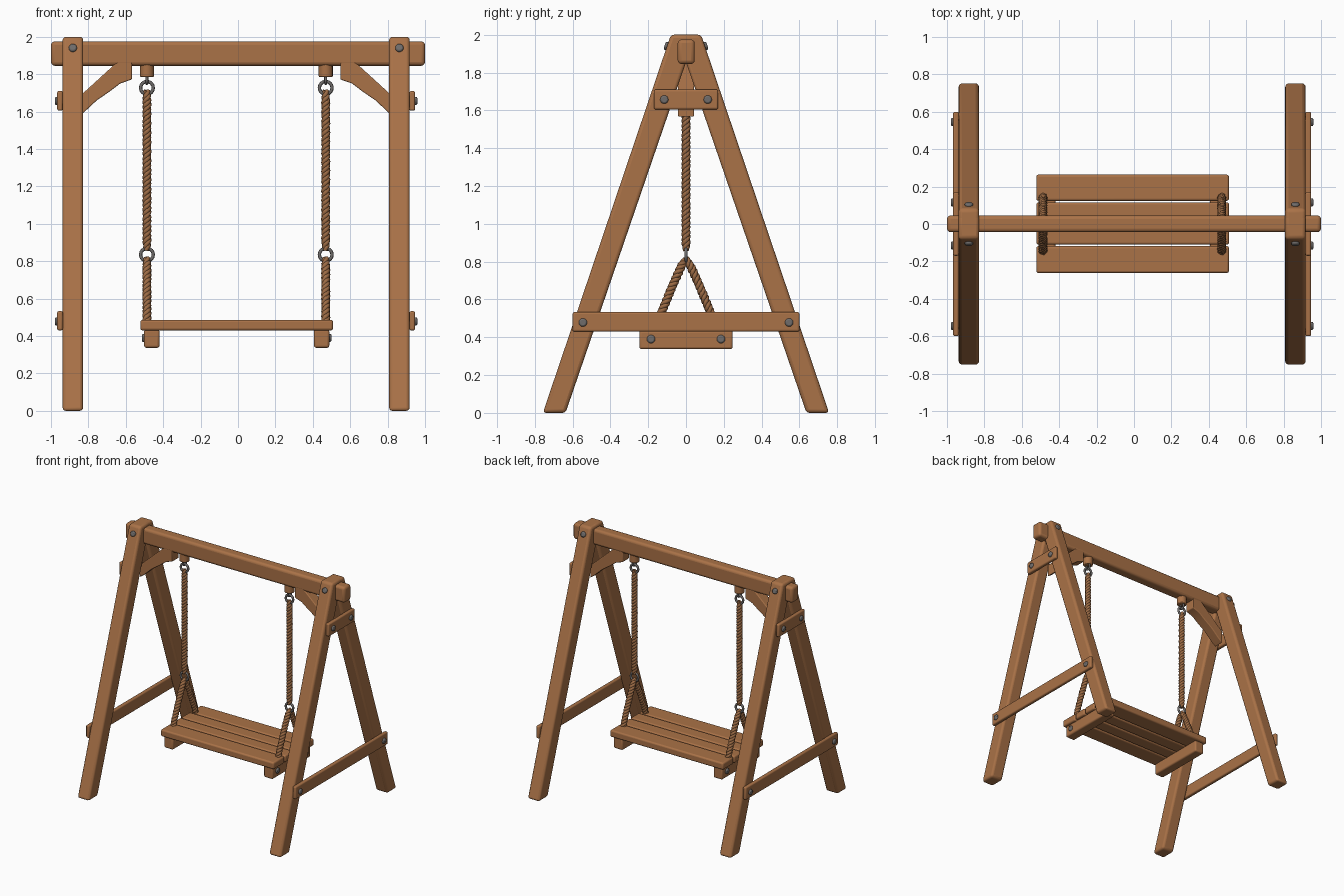
import bpy, bmesh, math
from mathutils import Vector

if "Cube" in bpy.data.objects:
    bpy.data.objects.remove(bpy.data.objects["Cube"])


def material(name, col):
    m = bpy.data.materials.new(name)
    m.diffuse_color = (*col, 1)
    m.use_nodes = True
    m.node_tree.nodes["Principled BSDF"].inputs["Base Color"].default_value = m.diffuse_color
    return m


WOOD = material("warm wood", (0.40, 0.168, 0.063))
ROPE = material("brown rope", (0.34, 0.15, 0.06))
METAL = material("grey metal", (0.16, 0.15, 0.145))
CX = -0.01  # the frame sits slightly left of the beam centre


def finish(name, bm, mat, bevel=0.0, segs=3):
    bmesh.ops.recalc_face_normals(bm, faces=bm.faces[:])
    me = bpy.data.meshes.new(name)
    bm.to_mesh(me)
    bm.free()
    me.materials.append(mat)
    ob = bpy.data.objects.new(name, me)
    bpy.context.collection.objects.link(ob)
    if bevel:
        b = ob.modifiers.new("Bevel", 'BEVEL')
        b.width, b.segments, b.limit_method = bevel, segs, 'ANGLE'
    bpy.ops.object.select_all(action='DESELECT')
    ob.select_set(True)
    bpy.context.view_layer.objects.active = ob
    bpy.ops.object.shade_smooth_by_angle(angle=math.radians(40))
    return ob


def prism(name, pts, axis, lo, hi, mat=WOOD, bevel=0.012):
    """Extrude a 2D profile along x (pts are y,z) or along y (pts are x,z)."""
    bm = bmesh.new()
    def put(d, p):
        return bm.verts.new((d, p[0], p[1]) if axis == 'x' else (p[0], d, p[1]))
    a = [put(lo, p) for p in pts]
    b = [put(hi, p) for p in pts]
    bm.faces.new(a)
    bm.faces.new(b)
    n = len(pts)
    for i in range(n):
        j = (i + 1) % n
        bm.faces.new((a[i], a[j], b[j], b[i]))
    return finish(name, bm, mat, bevel)


def box(name, x, y, z, mat=WOOD, bevel=0.012):
    return prism(name, [(y[0], z[0]), (y[1], z[0]), (y[1], z[1]), (y[0], z[1])],
                 'x', x[0], x[1], mat, bevel)


def cylinder(name, loc, direction, r, depth, mat, bevel, sides=16):
    bm = bmesh.new()
    bmesh.ops.create_cone(bm, cap_ends=True, segments=sides, radius1=r, radius2=r, depth=depth)
    ob = finish(name, bm, mat, bevel, 2)
    ob.location = loc
    ob.rotation_euler = Vector(direction).to_track_quat('Z', 'Y').to_euler()
    return ob


def bolt(name, loc, direction):
    return cylinder(name, loc, direction, 0.022, 0.024, METAL, 0.008)


def ring(name, loc, rot, R, r):
    bpy.ops.mesh.primitive_torus_add(location=loc, rotation=rot, major_radius=R, minor_radius=r,
                                     major_segments=16, minor_segments=8)
    ob = bpy.context.object
    ob.name = name
    ob.data.materials.append(METAL)
    bpy.ops.object.shade_smooth()


def twisted_rope(name, path, pitch=0.075, strand=0.0135, offset=0.0115):
    """Three strands wound round a path lying in a plane of constant x."""
    cu = bpy.data.curves.new(name, 'CURVE')
    cu.dimensions, cu.bevel_depth, cu.bevel_resolution = '3D', strand, 1
    cu.use_fill_caps = True
    path = [Vector(p) for p in path]
    samples, dist = [], 0.0
    for a, b in zip(path, path[1:]):
        L = (b - a).length
        n = max(2, int(L / 0.008))
        side = (b - a).normalized().cross(Vector((1, 0, 0)))
        samples += [(a.lerp(b, i / n), side, dist + L * i / n) for i in range(n)]
        dist += L
    samples.append((path[-1], side, dist))
    for k in range(3):
        sp = cu.splines.new('POLY')
        sp.points.add(len(samples) - 1)
        for q, (p, sd, d) in zip(sp.points, samples):
            t = math.tau * (d / pitch + k / 3)
            e = offset * min(1, 0.4 + min(d, dist - d) * 15)  # tighter at the ends
            q.co = (*(p + Vector((1, 0, 0)) * e * math.cos(t) + sd * e * math.sin(t)), 1)
        sp.use_smooth = True
    cu.materials.append(ROPE)
    bpy.context.collection.objects.link(bpy.data.objects.new(name, cu))


# top beam
box("top_beam", (-1, 1), (-0.044, 0.046), (1.845, 1.975), bevel=0.02)

for s, side in ((-1, "left"), (1, "right")):
    X = lambda a: s * a + CX
    out = (s, 0, 0)

    # leaning legs with their top bolts
    for f, end in ((-1, "front"), (1, "back")):
        half = 0.055 if f < 0 else 0.0545
        prof = [(f * 0.757, 0), (f * 0.637, 0), (-f * 0.05, 2), (f * 0.08, 2)]
        prism(f"{end}_{side}_leg", prof, 'x', X(0.873) - half, X(0.873) + half, bevel=0.018)
        bolt(f"{end}_{side}_top_bolt", (X(0.873), f * 0.102, 1.94), (0, f * 0.947, 0.32))
        bolt(f"{end}_{side}_plate_bolt", (X(0.957), f * 0.115, 1.657), out)
        bolt(f"{end}_{side}_rail_bolt", (X(0.957), f * 0.545, 0.478), out)

    # cross rails on the outside of the legs
    xs = sorted((X(0.926), X(0.957)))
    box(f"{side}_upper_plate", xs, (-0.17, 0.17), (1.605, 1.71), bevel=0.01)
    box(f"{side}_lower_rail", xs, (-0.6, 0.6), (0.43, 0.533), bevel=0.01)

    # curved corner brace
    brace = [(0.855, 1.565), (0.82, 1.59), (0.745, 1.66), (0.675, 1.708), (0.62, 1.75), (0.557, 1.772),
             (0.557, 1.87), (0.63, 1.87), (0.82, 1.697), (0.855, 1.667)]
    prism(f"{side}_corner_brace", [(X(a), z) for a, z in brace], 'y', -0.043, 0.043, bevel=0.006)

    # hanger block, eye and rings
    hx = s * 0.478 - 0.009
    cylinder(f"{side}_hanger_block", (hx, 0, 1.82), (0, 0, 1), 0.038, 0.07, WOOD, 0.006)
    ring(f"{side}_hanger_eye", (hx, 0, 1.772), (0, math.pi / 2, 0), 0.022, 0.008)
    ring(f"{side}_upper_ring", (hx, 0, 1.727), (math.pi / 2, 0, 0), 0.034, 0.009)
    ring(f"{side}_lower_ring", (hx, 0, 0.835), (math.pi / 2, 0, 0), 0.034, 0.009)

    # long rope and the split rope down to the seat
    twisted_rope(f"{side}_main_rope", [(hx, 0, 1.712), (hx, 0, 0.86)])
    for f, end in ((-1, "front"), (1, "back")):
        twisted_rope(f"{end}_{side}_seat_rope",
                     [(hx, 0, 0.815), (hx, f * 0.025, 0.775), (hx, f * 0.07, 0.675),
                      (hx, f * 0.13, 0.53), (hx, f * 0.155, 0.44)])
        bolt(f"{end}_{side}_seat_bolt", (s * 0.495 - 0.007, f * 0.185, 0.39), out)

    # seat bearer under the planks
    box(f"{side}_seat_bearer", sorted((s * 0.413 - 0.007, s * 0.495 - 0.007)),
        (-0.247, 0.247), (0.337, 0.435), bevel=0.012)

# seat planks
for name, y0, y1 in (("front", -0.262, -0.118), ("mid_front", -0.11, -0.002),
                     ("mid_back", 0.006, 0.116), ("back", 0.124, 0.264)):
    box(f"{name}_seat_plank", (-0.522, 0.508), (y0, y1), (0.43, 0.487), bevel=0.012)
